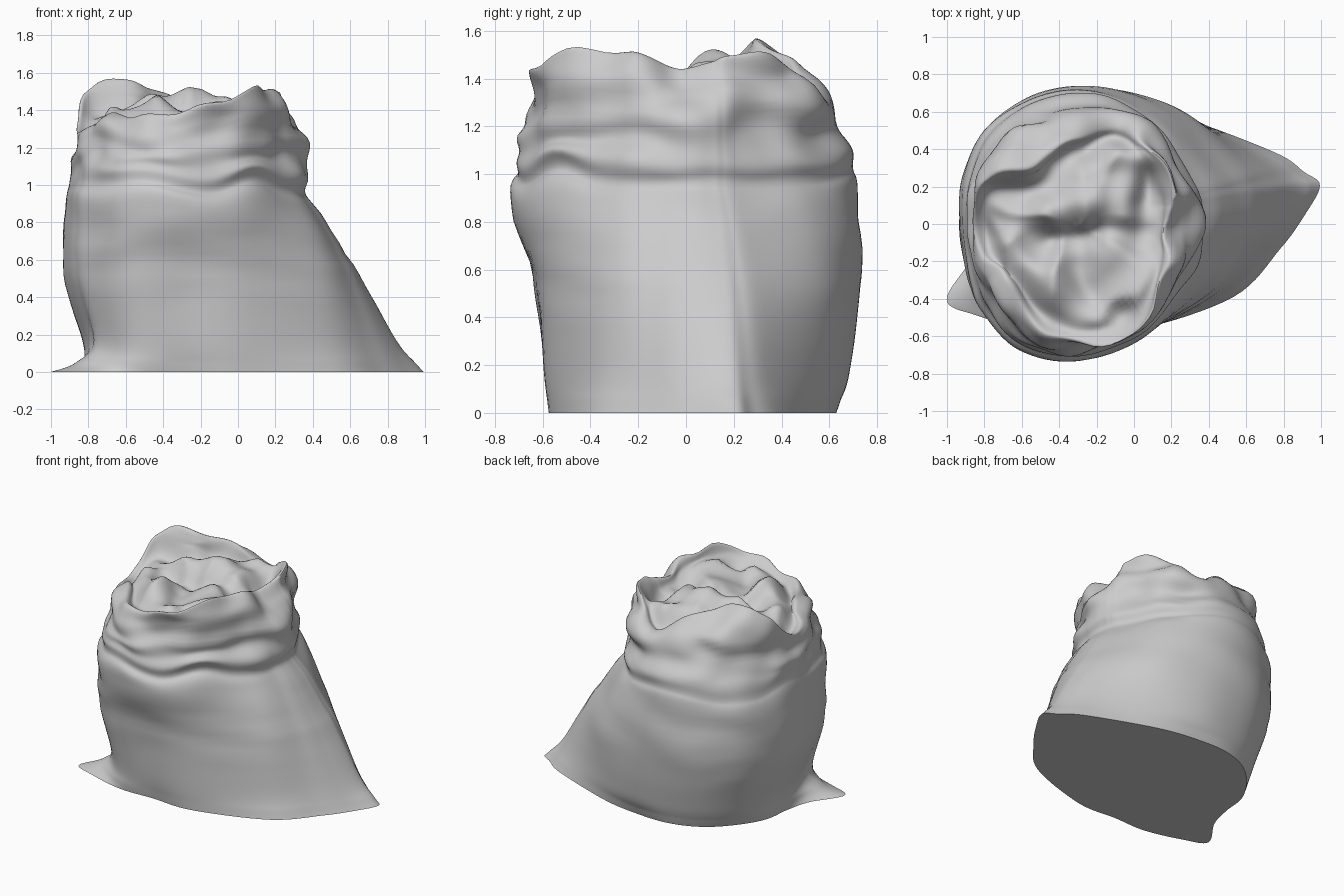
import bpy, math
from mathutils import Vector, noise

if "Cube" in bpy.data.objects:
    bpy.data.objects.remove(bpy.data.objects["Cube"])

CX = -0.3      # axis of the sack
ANG = [2, 9, 13, 20, 45, 68, 90, 112, 135, 158, 180, 198, 210, 222, 245, 270, 300, 335, 353]
# radii at those angles: floor outline with two corners, low belly, belly, shoulder
BASE = [1.21, 1.31, 1.24, 1.12, .80, .67, .62, .58, .54, .53, .52, .60, .81, .73, .62, .56, .65, .92, 1.09]
LOW = [1.11, 1.16, 1.13, 1.04, .82, .73, .67, .64, .60, .56, .53, .53, .55, .60, .62, .59, .66, .87, 1.02]
BELLY = [.94, .96, .955, .92, .82, .76, .73, .72, .70, .66, .635, .64, .66, .68, .68, .63, .67, .82, .90]
SHOULDER = [.72, .72, .72, .71, .71, .72, .72, .71, .70, .65, .62, .63, .66, .69, .74, .73, .70, .70, .71]
# how far the neck pinches in under the collar
NECK = [.92, .92, .92, .92, .93, .94, .96, .97, .97, .97, .98, .97, .96, .96, .96, .95, .94, .93, .92]
# crest of the crumpled rim
CREST_R = [.49, .50, .51, .52, .56, .56, .47, .42, .42, .56, .56, .54, .52, .52, .58, .62, .67, .55, .48]
CREST_Z = [1.43, 1.44, 1.45, 1.48, 1.50, 1.34, 1.44, 1.52, 1.59, 1.47, 1.30, 1.30, 1.37, 1.40, 1.36, 1.38, 1.50, 1.52, 1.43]


def mix(a, b, t):
    return [p + (q - p) * t for p, q in zip(a, b)]


def scale(a, s):
    return [p * s for p in a]


def catmull(a, b, c, d, t):
    return 0.5 * (2 * b + (c - a) * t + (2 * a - 5 * b + 4 * c - d) * t * t
                  + (3 * b - a - 3 * c + d) * t ** 3)


def ring(radii, zs, steps=8):
    """Smooth closed loop through the polar control points."""
    n, out = len(ANG), []
    if not isinstance(zs, list):
        zs = [zs] * n
    pts = [Vector((CX + r * math.cos(math.radians(a)), r * math.sin(math.radians(a)), z))
           for a, r, z in zip(ANG, radii, zs)]
    for i in range(n):
        for k in range(steps):
            out.append(catmull(pts[i - 1], pts[i], pts[(i + 1) % n], pts[(i + 2) % n], k / steps))
    return out


def smooth(a, b, x):
    t = max(0, min(1, (x - a) / (b - a)))
    return t * t * (3 - 2 * t)


def ridge(p, a, b, width, height):
    """Soft fold running from a to b in plan."""
    a, b, q = Vector(a), Vector(b), p.xy
    t = max(0, min(1, (q - a).dot(b - a) / (b - a).length_squared))
    return height * math.exp(-((q - a.lerp(b, t)).length / width) ** 2)


# key loops from the floor, up the outside, over the rim and into the mouth
collar = scale(SHOULDER, .91)
foot = [b + (l - b) * (.6 if 190 < a < 230 else .32) for a, b, l in zip(ANG, BASE, LOW)]
neck = [s * k for s, k in zip(SHOULDER, NECK)]
keys = [
    ring(BASE, 0), ring(foot, .05), ring(LOW, .17), ring(BELLY, .52),
    ring(SHOULDER, .89), ring(neck, .99), ring(mix(neck, scale(SHOULDER, .95), .8), 1.07),
    ring(collar, 1.18),
    ring(mix(collar, CREST_R, .3), [1.18 + (z - 1.18) * .66 for z in CREST_Z]),
    ring(CREST_R, CREST_Z),
    ring(scale(CREST_R, .87), [z * .6 + 1.34 * .4 - .04 for z in CREST_Z]),
    ring(scale(CREST_R, .62), 1.36), ring(scale(CREST_R, .3), 1.38), ring(scale(CREST_R, .02), 1.39),
]
CREST = 9
FOLDS = [((-.65, -.12), (-.28, -.55), .08, .08), ((-.42, -.25), (-.2, -.52), .06, .05),
         ((-.12, -.22), (.0, -.32), .13, .09), ((-.45, .10), (-.2, .12), .11, .11),
         ((-.05, .05), (.0, .35), .08, .08), ((-.25, .30), (-.1, .38), .09, .07),
         ((-.42, -.08), (-.22, -.06), .06, -.07), ((.05, .12), (.1, .25), .06, -.05)]

# interpolate between key loops
STEPS = 7
rows = []
for i in range(len(keys) - 1):
    for k in range(STEPS):
        quad = [keys[max(0, min(len(keys) - 1, i + j))] for j in (-1, 0, 1, 2)]
        rows.append((i + k / STEPS, [catmull(*p, k / STEPS) for p in zip(*quad)]))
rows.append((len(keys) - 1, keys[-1]))

# wrinkle the cloth: gentle on the belly, crumpled at the collar and in the mouth
verts = []
for v, loop in rows:
    for p in loop:
        p = p.copy()
        out = Vector((p.x - CX, p.y, 0)).normalized()
        inside = smooth(CREST + .2, CREST + 1.5, v)
        up = smooth(.98, 1.2, p.z) * (1 - inside)
        body = smooth(.2, .7, p.z) * (1 - smooth(1.0, 1.2, p.z))
        tilt = p.z + .12 * noise.noise(p * 2)
        band = noise.noise(Vector((p.x * 1.8, p.y * 1.8, tilt * 8)))
        lump = noise.noise(p * 4.5 + Vector((3, 1, 7)))
        crease = .3 - math.sqrt(noise.noise(p * 4 + Vector((9, 2, 4))) ** 2 + .004)
        push = body * .015 * band + up * (.05 * band + .05 * lump)
        lift = up * .05 * lump * smooth(1.2, 1.4, p.z)
        lift += inside * (.12 * crease + sum(ridge(p, *f) for f in FOLDS))
        # the neck line wanders up and down
        lift += smooth(.8, .97, p.z) * (1 - smooth(1.02, 1.2, p.z)) * .07 * noise.noise(out * 1.7)
        swirl = inside * .03 * noise.noise(p * 3 + Vector((5, 5, 5)))
        p += out * push + Vector((-out.y, out.x, 0)) * swirl
        p.z = max(0, p.z + lift)
        verts.append(p)

n = len(keys[0])
faces = [(r * n + c, r * n + (c + 1) % n, (r + 1) * n + (c + 1) % n, (r + 1) * n + c)
         for r in range(len(rows) - 1) for c in range(n)]
faces.append(tuple(reversed(range(n))))                              # flat underside
faces.append(tuple(range((len(rows) - 1) * n, len(rows) * n)))       # closes the mouth centre

mesh = bpy.data.meshes.new("sack")
mesh.from_pydata(verts, [], faces)
sack = bpy.data.objects.new("sack", mesh)
bpy.context.collection.objects.link(sack)
bpy.context.view_layer.objects.active = sack
sack.select_set(True)
bpy.ops.object.shade_smooth_by_angle(angle=math.radians(55))
